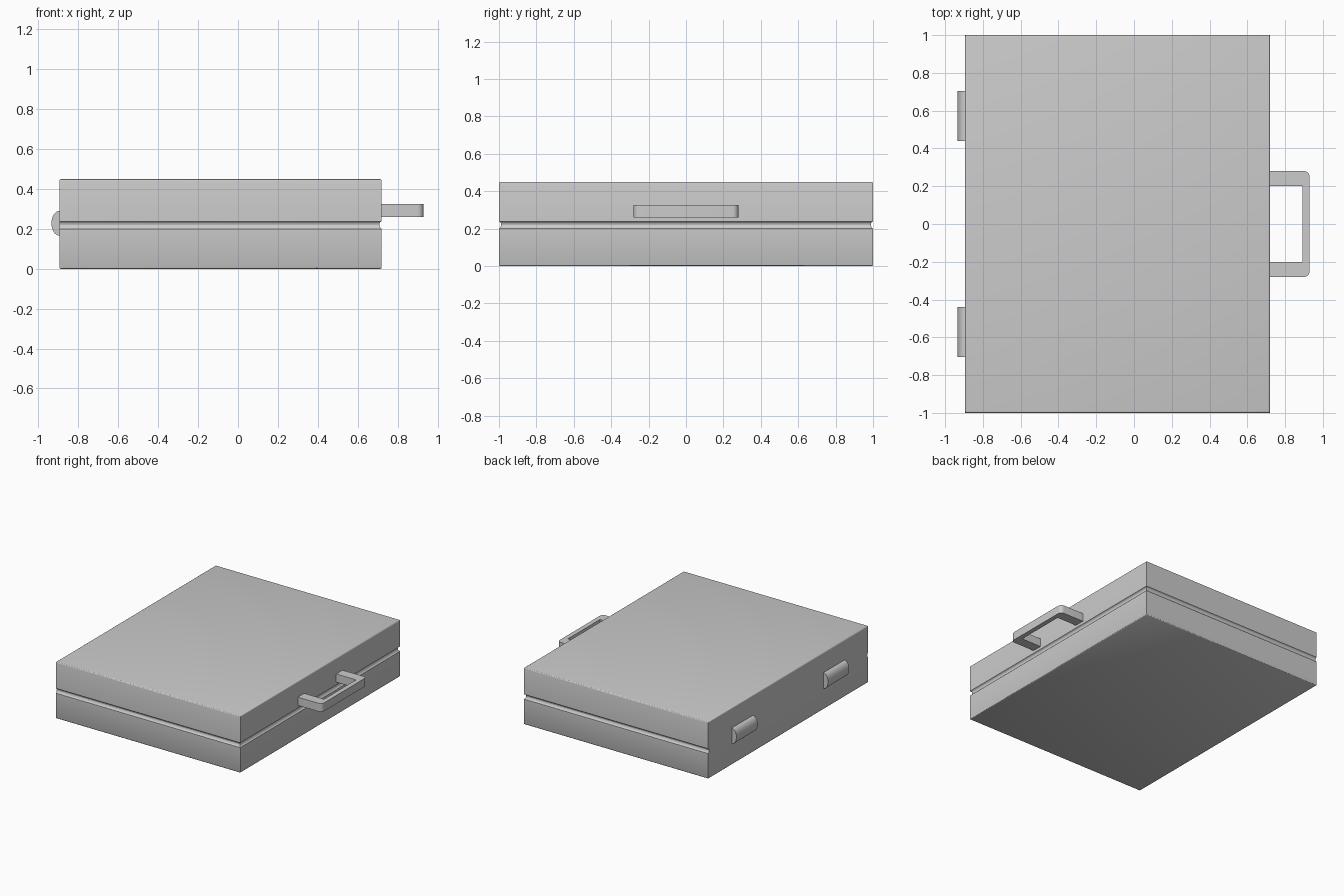
import bpy, bmesh, math

if "Cube" in bpy.data.objects:
    bpy.data.objects.remove(bpy.data.objects["Cube"])

X0, X1, Y = -0.895, 0.72, 1.0


def finish(name, bm, angle=40):
    bmesh.ops.recalc_face_normals(bm, faces=bm.faces)
    me = bpy.data.meshes.new(name)
    bm.to_mesh(me)
    bm.free()
    ob = bpy.data.objects.new(name, me)
    bpy.context.collection.objects.link(ob)
    bpy.ops.object.select_all(action='DESELECT')
    ob.select_set(True)
    bpy.context.view_layer.objects.active = ob
    bpy.ops.object.shade_smooth_by_angle(angle=math.radians(angle))
    return ob


def shell(name, levels):
    """Stack rectangular loops: (inset of front/back/right, inset of hinge side, z)."""
    bm = bmesh.new()
    loops = []
    for d, dl, z in levels:
        loops.append([bm.verts.new(p) for p in (
            (X0 + dl, -Y + d, z), (X1 - d, -Y + d, z),
            (X1 - d, Y - d, z), (X0 + dl, Y - d, z))])
    for a, b in zip(loops, loops[1:]):
        for i in range(4):
            j = (i + 1) % 4
            bm.faces.new((a[i], a[j], b[j], b[i]))
    bm.faces.new(loops[0][::-1])
    bm.faces.new(loops[-1])
    return finish(name, bm)


def extrude(name, pts, vec, angle=40):
    bm = bmesh.new()
    face = bm.faces.new([bm.verts.new(p) for p in pts])
    res = bmesh.ops.extrude_face_region(bm, geom=[face])
    bmesh.ops.translate(bm, vec=vec, verts=[
        v for v in res['geom'] if isinstance(v, bmesh.types.BMVert)])
    return finish(name, bm, angle)


# Base tray with a lip that forms the lower half of the groove
shell("case_base", [
    (0.006, 0.006, 0), (0.002, 0.002, 0.002), (0, 0, 0.006), (0, 0, 0.2),
    (0.006, 0, 0.205), (0.01, 0, 0.212), (0.012, 0, 0.22)])

# Lid with rounded top edge
shell("case_lid", [
    (0.012, 0, 0.22), (0.011, 0, 0.228), (0.007, 0, 0.234), (0, 0, 0.238),
    (0, 0, 0.44), (0.001, 0.001, 0.444), (0.003, 0.003, 0.447),
    (0.006, 0.006, 0.449), (0.01, 0.01, 0.45)])

# Carrying handle: U outline with rounded outer corners
r, hx, hy = 0.03, 0.93, 0.28
arc = [(hx - r + r * math.sin(t), hy - r + r * math.cos(t))
       for t in (math.pi / 2 * i / 6 for i in range(7))]
half = [(0.715, 0.2), (0.715, hy)] + arc
outline = [(0.893, 0.2)] + half
outline += [(x, -y) for x, y in reversed(outline)]
extrude("handle", [(x, y, 0.26) for x, y in outline], (0, 0, 0.065))

# Two rounded hinges on the left side
for name, y in (("hinge_front", -0.705), ("hinge_back", 0.44)):
    prof = [(X0 - 0.04 * math.sin(math.pi * i / 16), y,
             0.228 + 0.062 * math.cos(math.pi * i / 16)) for i in range(17)]
    prof = [(X0 + 0.005, y, 0.29)] + prof + [(X0 + 0.005, y, 0.166)]
    extrude(name, prof, (0, 0.265, 0))
